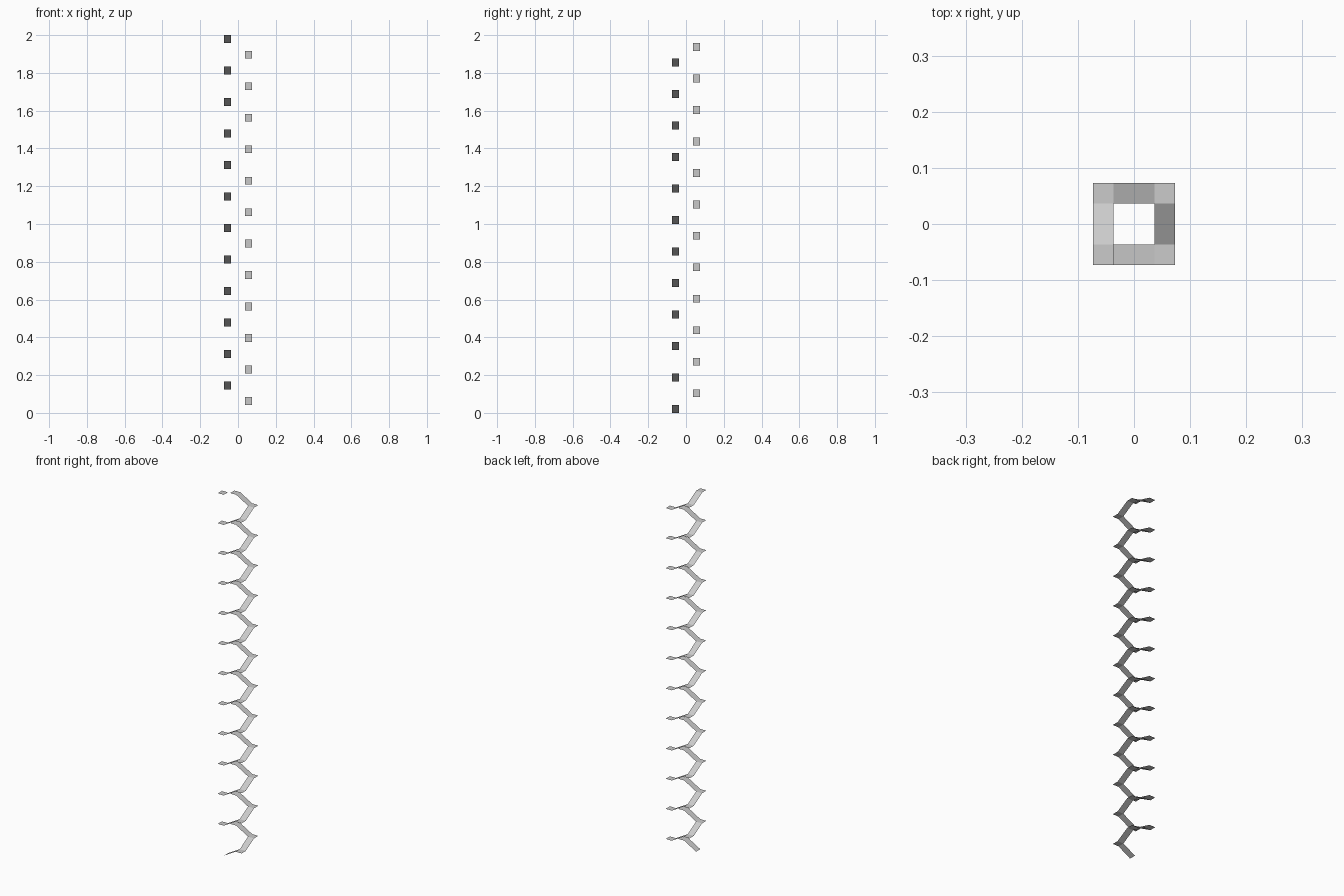
import bpy, bmesh
from math import pi
from mathutils import Matrix, Vector

if "Cube" in bpy.data.objects:
    bpy.data.objects.remove(bpy.data.objects["Cube"])

TURNS = 12
SIDES = 4 * TURNS
RISE = 2.0 / SIDES      # height gained on each side
INNER, OUTER = 0.0365, 0.073

bm = bmesh.new()


def vert(k, x, y, z):
    """Add a vertex in the frame of side k (turned k quarter turns)."""
    return bm.verts.new(Matrix.Rotation(k * pi / 2, 3, 'Z') @ Vector((x, y, z)))


# Square helical ribbon: each side is a sloping strip, then a flat corner square
a = vert(0, -INNER, -OUTER, 0)
b = vert(0, -INNER, -INNER, 0)
for k in range(SIDES):
    z = (k + 1) * RISE
    c = vert(k, INNER, -OUTER, z)
    d = vert(k, INNER, -INNER, z)
    e = vert(k, OUTER, -OUTER, z)
    f = vert(k, OUTER, -INNER, z)
    if k == 0:
        first = (a, b)
    bm.faces.new((a, c, d, b))
    bm.faces.new((c, e, f, d))
    a, b = f, d

mesh = bpy.data.meshes.new("square_spiral_ribbon")
bm.to_mesh(mesh)
bm.free()
ribbon = bpy.data.objects.new("square_spiral_ribbon", mesh)
bpy.context.collection.objects.link(ribbon)
